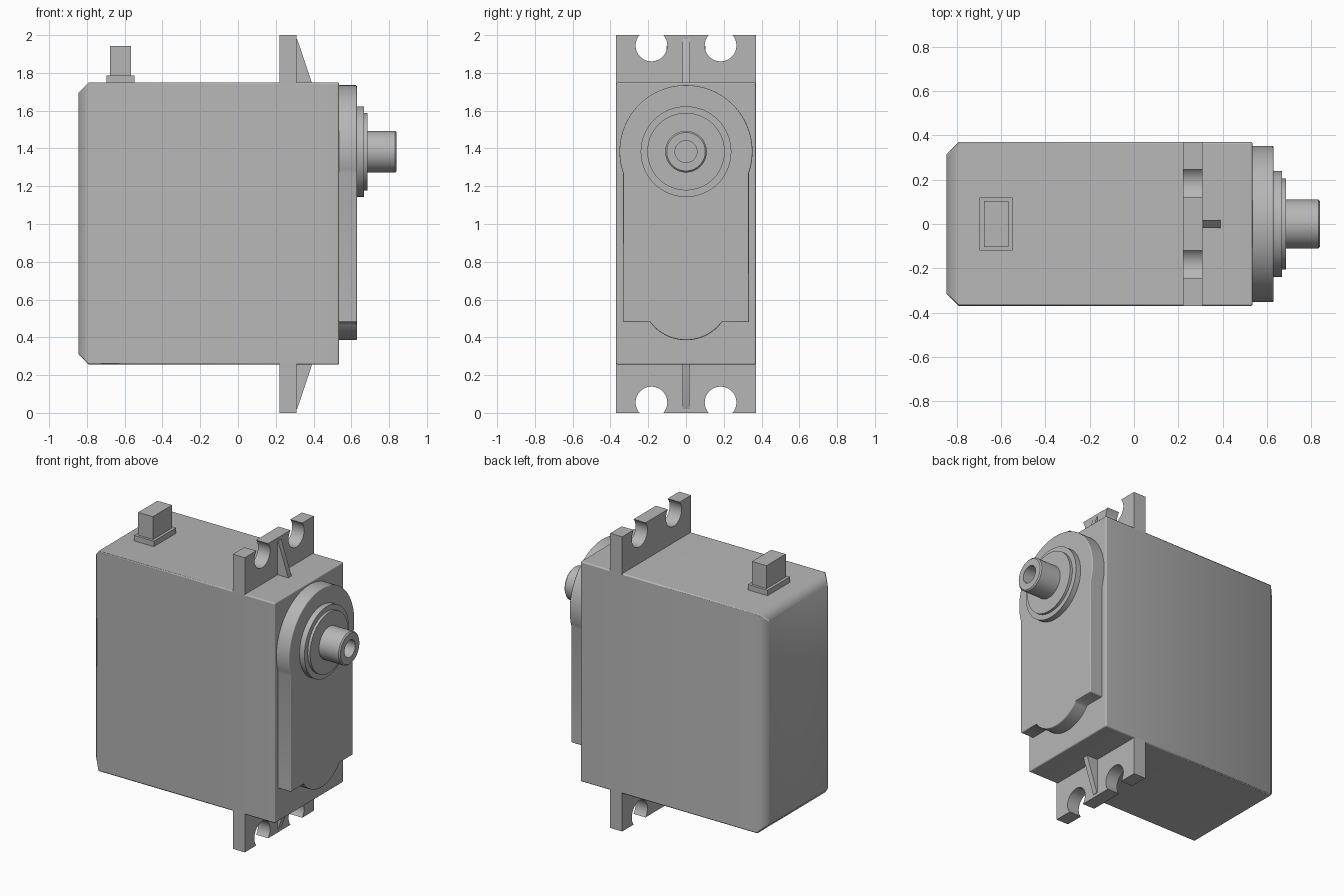
import bpy, bmesh
from math import cos, sin, pi, asin, acos, radians

cube = bpy.data.objects.get("Cube")
if cube:
    bpy.data.objects.remove(cube, do_unlink=True)

GREY = (0.47, 0.47, 0.47, 1)
mat = bpy.data.materials.new("plain grey")
mat.use_nodes = True
mat.diffuse_color = GREY
mat.node_tree.nodes["Principled BSDF"].inputs["Base Color"].default_value = GREY


def finish(name, bm, fillet=0):
    bmesh.ops.recalc_face_normals(bm, faces=bm.faces)
    mesh = bpy.data.meshes.new(name)
    bm.to_mesh(mesh)
    bm.free()
    mesh.materials.append(mat)
    ob = bpy.data.objects.new(name, mesh)
    bpy.context.collection.objects.link(ob)
    bpy.ops.object.select_all(action='DESELECT')
    ob.select_set(True)
    bpy.context.view_layer.objects.active = ob
    bpy.ops.object.shade_smooth_by_angle(angle=radians(30))
    if fillet:
        for edge in mesh.edges:
            edge.use_edge_sharp = False
        bev = ob.modifiers.new("fillet", 'BEVEL')
        bev.width = fillet
        bev.segments = 3
        bev.limit_method = 'ANGLE'
        bev.angle_limit = radians(55)
        bev.harden_normals = True
    return ob


def box_mesh(x, y, z):
    bm = bmesh.new()
    bmesh.ops.create_cube(bm, size=1)
    for v in bm.verts:
        v.co = [lo if c < 0 else hi for c, (lo, hi) in zip(v.co, (x, y, z))]
    return bm


def extrude(name, outline, axis, start, end, fillet=0):
    """Extrude a 2D outline along x (outline in y, z) or y (outline in x, z)."""
    def place(p, d):
        return (d, p[0], p[1]) if axis == 'x' else (p[0], d, p[1])
    bm = bmesh.new()
    a = [bm.verts.new(place(p, start)) for p in outline]
    b = [bm.verts.new(place(p, end)) for p in outline]
    bm.faces.new(a)
    bm.faces.new(b)
    for i in range(len(a)):
        j = (i + 1) % len(a)
        bm.faces.new((a[i], a[j], b[j], b[i]))
    return finish(name, bm, fillet)


def arc(cy, cz, r, a0, a1, n):
    return [(cy + r * cos(a0 + (a1 - a0) * i / n),
             cz + r * sin(a0 + (a1 - a0) * i / n)) for i in range(n + 1)]


def lathe(name, profile, cz, n=64):
    """Revolve an (x, radius) profile around the output axis."""
    bm = bmesh.new()
    rings = []
    for x, r in profile:
        rings.append([bm.verts.new((x, r * cos(2 * pi * i / n), cz + r * sin(2 * pi * i / n)))
                      for i in range(n)])
    for p, q in zip(rings, rings[1:]):
        for i in range(n):
            j = (i + 1) % n
            bm.faces.new((p[i], p[j], q[j], q[i]))
    bm.faces.new(rings[0])
    bm.faces.new(rings[-1])
    return finish(name, bm)


# Case, chamfered around its back end
W, LOW, HIGH = 0.37, 0.255, 1.75
bm = box_mesh((-0.845, 0.535), (-W, W), (LOW, HIGH))
rim = [e for e in bm.edges if all(v.co.x < 0 for v in e.verts)]
bmesh.ops.bevel(bm, geom=rim, offset=0.055, segments=1, affect='EDGES')
finish("case", bm, 0.009)

# Mounting tabs with open screw holes, and their stiffening ribs
HOLE_Y, HOLE_Z, HOLE_R = 0.183, 1.945, 0.084
gap = asin((2 - HOLE_Z) / HOLE_R)
tab = [(-W, HIGH - 0.02), (-W, 2)]
for side in (-1, 1):
    tab += arc(side * HOLE_Y, HOLE_Z, HOLE_R, pi - gap, 2 * pi + gap, 28)
tab += [(W, 2), (W, HIGH - 0.02)]
rib = [(0.30, HIGH - 0.01), (0.39, HIGH - 0.01), (0.39, HIGH), (0.313, 1.98), (0.30, 1.98)]
for where in ("upper", "lower"):
    def flip(pts):
        return pts if where == "upper" else [(p, 2 - q) for p, q in pts]
    extrude(where + "_mounting_tab", flip(tab), 'x', 0.22, 0.31)
    extrude(where + "_rib", flip(rib), 'y', -0.018, 0.018)

# Gear cover: round head, straight sides and a lobe at the bottom
AXIS_Z, HEAD_R, SIDE, STEP_Z = 1.383, 0.352, 0.333, 0.48
dip = acos(SIDE / HEAD_R)
LOBE_R, LOBE_Z = 0.2375, 0.6225
lobe = asin((LOBE_Z - STEP_Z) / LOBE_R)
cover = arc(0, AXIS_Z, HEAD_R, -dip, pi + dip, 64)
cover += [(-SIDE, STEP_Z)]
cover += arc(0, LOBE_Z, LOBE_R, pi + lobe, 2 * pi - lobe, 24)
cover += [(SIDE, STEP_Z)]
extrude("gear_cover", cover, 'x', 0.525, 0.63, 0.007)

# Stepped bearing boss and hollow output shaft
lathe("bearing_boss", [(0.62, 0.24), (0.667, 0.24), (0.667, 0.205),
                       (0.685, 0.205)], AXIS_Z)
lathe("output_shaft", [(0.675, 0.11), (0.832, 0.11), (0.84, 0.102),
                       (0.84, 0.058), (0.70, 0.058)], AXIS_Z)

# Cable outlet on the top
finish("cable_collar", box_mesh((-0.697, -0.548), (-0.12, 0.12), (HIGH - 0.01, 1.787)))
finish("cable_stub", box_mesh((-0.677, -0.567), (-0.103, 0.103), (1.78, 1.942)))
